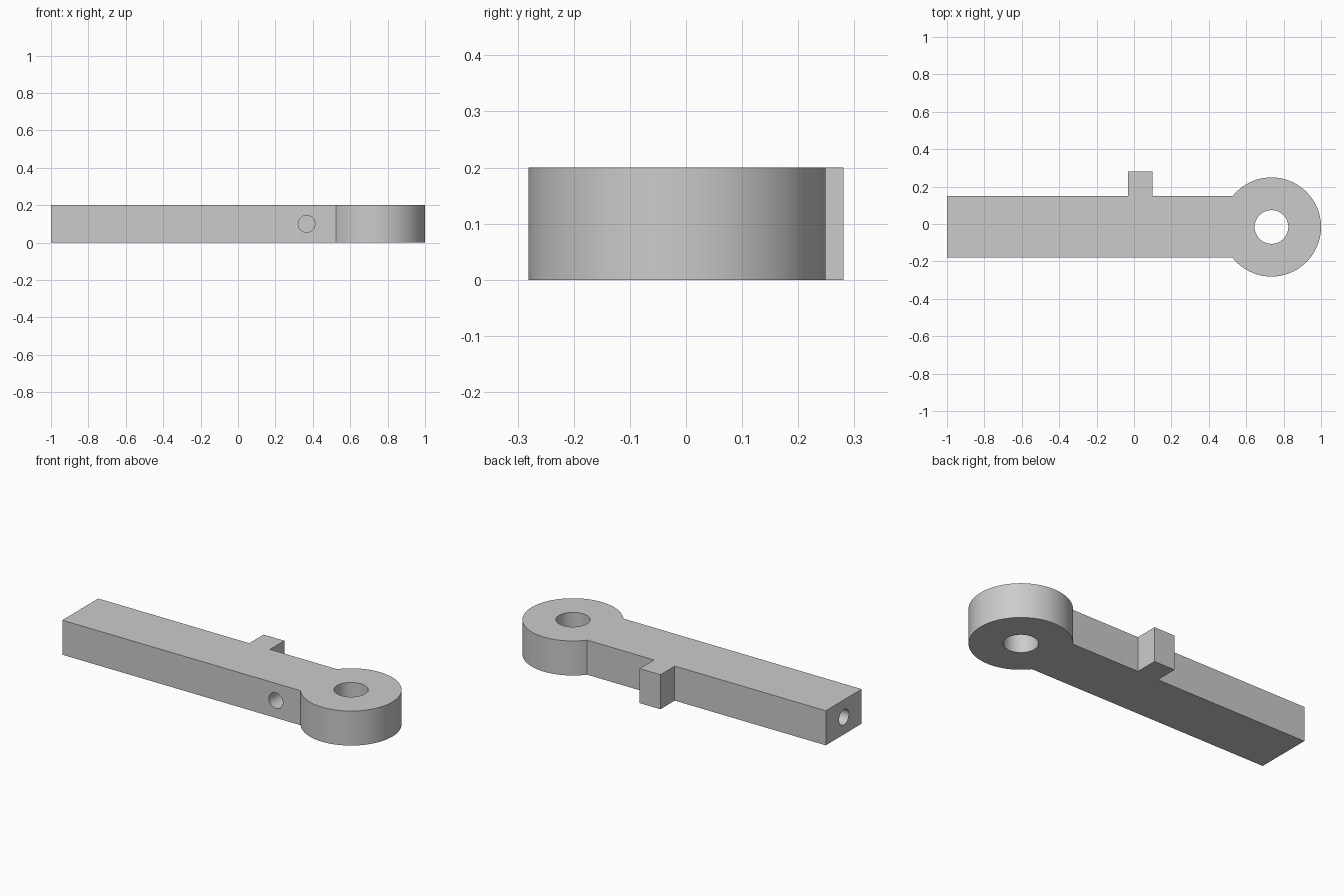
import bpy
import bmesh
import math
from mathutils import Matrix, Vector

if "Cube" in bpy.data.objects:
    bpy.data.objects.remove(bpy.data.objects["Cube"], do_unlink=True)

THICK = 0.2
FRONT, BACK, MID = -0.178, 0.15, -0.016
EYE = Vector((0.735, MID))
EYE_R = 0.265

steel = bpy.data.materials.new("plain grey")
steel.use_nodes = True
grey = (0.6, 0.6, 0.6, 1)
steel.diffuse_color = grey
steel.node_tree.nodes["Principled BSDF"].inputs["Base Color"].default_value = grey


def finish(name, bm):
    bmesh.ops.recalc_face_normals(bm, faces=bm.faces)
    mesh = bpy.data.meshes.new(name)
    bm.to_mesh(mesh)
    bm.free()
    mesh.materials.append(steel)
    obj = bpy.data.objects.new(name, mesh)
    bpy.context.collection.objects.link(obj)
    return obj


def drill(target, name, centre, axis, radius, length):
    """Cut a round hole centred on a point, along an axis."""
    bm = bmesh.new()
    turn = Vector((0, 0, 1)).rotation_difference(Vector(axis)).to_matrix().to_4x4()
    bmesh.ops.create_cone(bm, cap_ends=True, segments=64, radius1=radius,
                          radius2=radius, depth=length,
                          matrix=Matrix.Translation(centre) @ turn)
    cutter = finish(name, bm)
    cutter.hide_render = True
    cutter.hide_viewport = True
    mod = target.modifiers.new(name, "BOOLEAN")
    mod.operation = "DIFFERENCE"
    mod.solver = "EXACT"
    mod.object = cutter
    return cutter


# Lever outline: round eye, then the straight arm with its side tab
start = -math.pi + math.asin((EYE.y - FRONT) / EYE_R)
end = math.pi - math.asin((BACK - EYE.y) / EYE_R)
steps = 96
outline = []
for i in range(steps + 1):
    a = start + (end - start) * i / steps
    outline.append((EYE.x + EYE_R * math.cos(a), EYE.y + EYE_R * math.sin(a)))
outline += [(0.1, BACK), (0.1, 0.281), (-0.033, 0.281), (-0.033, BACK),
            (-1, BACK), (-1, FRONT)]

bm = bmesh.new()
face = bm.faces.new([bm.verts.new((x, y, 0)) for x, y in outline])
raised = bmesh.ops.extrude_face_region(bm, geom=[face])["geom"]
bmesh.ops.translate(bm, vec=(0, 0, THICK),
                    verts=[v for v in raised if isinstance(v, bmesh.types.BMVert)])
lever = finish("lever_arm", bm)

# Eye bore goes through; the front and end holes are blind
cutters = [
    drill(lever, "eye_bore", (EYE.x, EYE.y, THICK / 2), (0, 0, 1), 0.09, 1),
    drill(lever, "front_hole", (0.367, FRONT, THICK / 2), (0, 1, 0), 0.045, 0.4),
    drill(lever, "end_hole", (-1, MID, THICK / 2), (1, 0, 0), 0.045, 0.5),
]

# Apply the cuts, remove the cutters and smooth the round walls
bpy.ops.object.select_all(action="DESELECT")
bpy.context.view_layer.objects.active = lever
lever.select_set(True)
for mod in list(lever.modifiers):
    bpy.ops.object.modifier_apply(modifier=mod.name)
for cutter in cutters:
    bpy.data.objects.remove(cutter, do_unlink=True)
bpy.ops.object.shade_smooth_by_angle(angle=math.radians(30))
